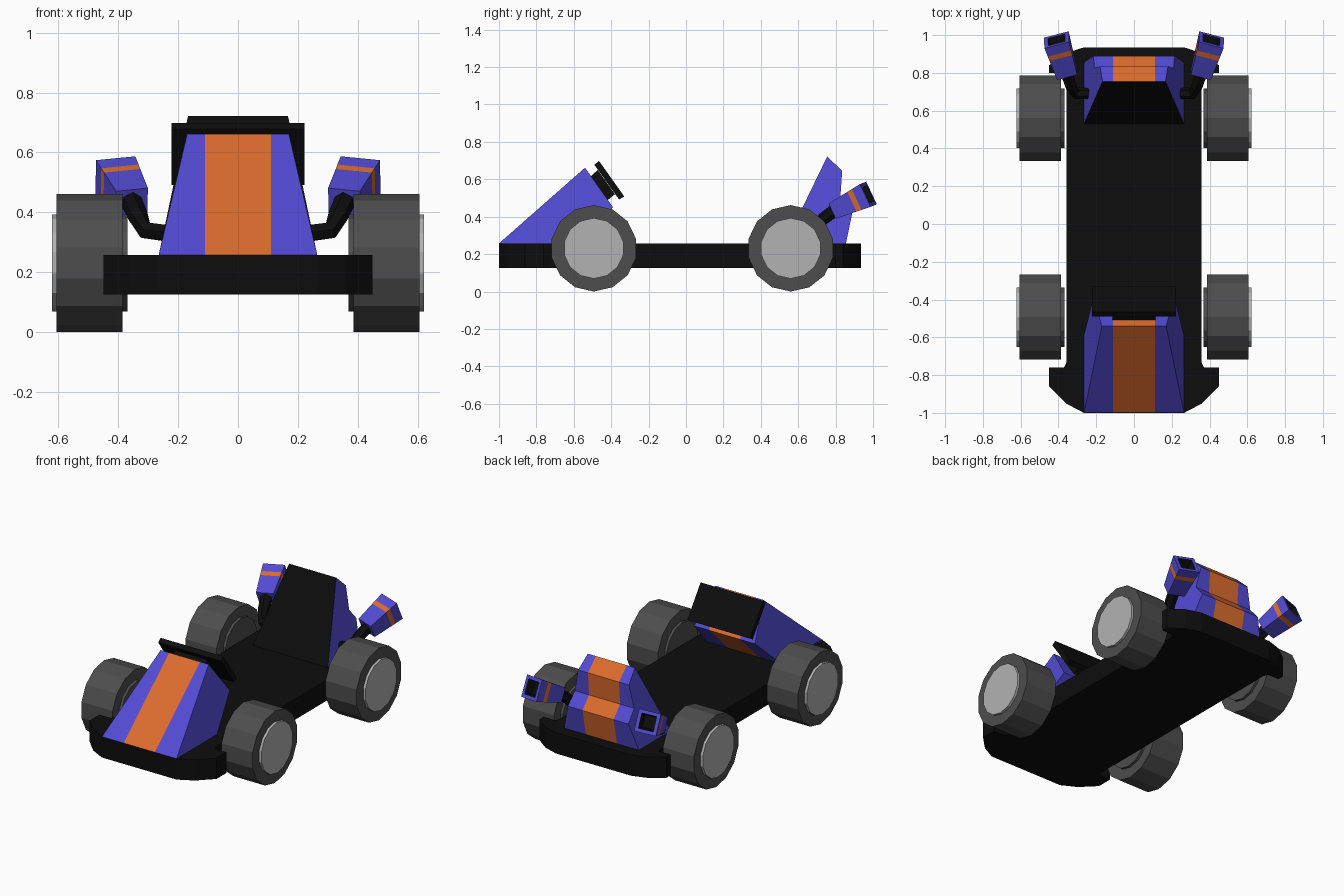
import bpy, bmesh, math
from mathutils import Vector, Matrix

if "Cube" in bpy.data.objects:
    bpy.data.objects.remove(bpy.data.objects["Cube"])

COLORS = {
    "blue": (0.085, 0.07, 0.65, 1), "orange": (0.72, 0.15, 0.027, 1),
    "black": (0.004, 0.004, 0.004, 1), "tyre_grey": (0.075, 0.075, 0.075, 1),
    "rim_grey": (0.45, 0.45, 0.45, 1),
}
MATS = {}
for key, col in COLORS.items():
    MATS[key] = bpy.data.materials.new(key)
    MATS[key].diffuse_color = col


def finish(name, bm, mats):
    bmesh.ops.recalc_face_normals(bm, faces=bm.faces)
    me = bpy.data.meshes.new(name)
    bm.to_mesh(me)
    bm.free()
    for m in mats:
        me.materials.append(MATS[m])
    ob = bpy.data.objects.new(name, me)
    bpy.context.collection.objects.link(ob)
    return ob


def loft(name, rings, mats, idx=None):
    """Skin a list of vertex rings, idx gives the material of each span."""
    bm = bmesh.new()
    vs = [[bm.verts.new(p) for p in r] for r in rings]
    n = len(rings[0])
    idx = idx or [0] * (len(rings) - 1)
    for k in range(len(rings) - 1):
        for i in range(n):
            j = (i + 1) % n
            f = bm.faces.new((vs[k][i], vs[k][j], vs[k + 1][j], vs[k + 1][i]))
            f.material_index = idx[k]
    bm.faces.new(vs[0][::-1]).material_index = idx[0]
    bm.faces.new(vs[-1]).material_index = idx[-1]
    return finish(name, bm, mats)


def striped_body(name, profile, stripe, black_span=None):
    """Side profile of (y, z, half width) with a centre stripe."""
    rings = [[(x, y, z) for y, z, _ in profile] for x in (-stripe, stripe)]
    rings.insert(0, [(-w, y, z) for y, z, w in profile])
    rings.append([(w, y, z) for y, z, w in profile])
    ob = loft(name, rings, ["blue", "orange", "black"], [0, 1, 0])
    if black_span is not None:
        for k in range(3):
            ob.data.polygons[k * len(profile) + black_span].material_index = 2
    return ob


def bar(name, profile, w):
    return loft(name, [[(x, y, z) for y, z in profile] for x in (-w, w)], ["black"])


# Chassis with front and rear bumpers
half = [(0.265, -1.0), (0.36, -0.95), (0.45, -0.86), (0.45, -0.76), (0.37, -0.76),
        (0.357, -0.73), (0.357, 0.77), (0.37, 0.80), (0.45, 0.80), (0.45, 0.84),
        (0.36, 0.905), (0.265, 0.935)]
outline = half + [(-x, y) for x, y in reversed(half)]
loft("chassis", [[(x, y, z) for x, y in outline] for z in (0.125, 0.258)], ["black"])

# Nose cowl
striped_body("nose_cowl", [(-1.0, 0.257, 0.265), (-0.54, 0.662, 0.17),
                           (-0.39, 0.45, 0.215), (-0.59, 0.257, 0.265)], 0.11)

# Rear body, its front face is the black seat back
striped_body("rear_body", [(0.53, 0.257, 0.265), (0.755, 0.722, 0.167),
                           (0.835, 0.645, 0.18), (0.825, 0.50, 0.21),
                           (0.89, 0.425, 0.215), (0.855, 0.257, 0.265)], 0.11, 0)

# Steering panel and its mount
bar("steering_panel", [(-0.465, 0.698), (-0.33, 0.508), (-0.358, 0.492), (-0.49, 0.678)], 0.222)
bar("steering_mount", [(-0.51, 0.615), (-0.472, 0.65), (-0.38, 0.52), (-0.42, 0.488)], 0.115)


# Wheels: tyre plus a rim disc outside and a hub inside
def disc(name, r, x0, x1, y, mat, n=14):
    ring = [(math.sin(2 * math.pi * i / n) * r + y, math.cos(2 * math.pi * i / n) * r + 0.231)
            for i in range(n)]
    loft(name, [[(x, a, b) for a, b in ring] for x in (x0, x1)], [mat])


for side, s in (("right", 1), ("left", -1)):
    for end, y in (("front", -0.493), ("rear", 0.56)):
        tag = end + "_" + side
        disc(tag + "_tyre", 0.231, s * 0.386, s * 0.606, y, "tyre_grey")
        disc(tag + "_rim", 0.162, s * 0.59, s * 0.622, y, "rim_grey")
        disc(tag + "_hub", 0.162, s * 0.369, s * 0.40, y, "tyre_grey")

    # Exhaust box: tapered, striped, with a hollow black outlet
    a, b = Vector((0.355, 0.795, 0.435)), Vector((0.41, 0.975, 0.52))
    d = (b - a).normalized()
    u = d.cross(Vector((0, 0, 1))).normalized()
    roll = Matrix.Rotation(math.radians(6), 3, d)
    u = roll @ u
    v = u.cross(d)
    rings = []
    for t, k in ((0, 1), (0.6, 1), (0.74, 1), (1, 1), (1, 0.68), (0.75, 0.6)):
        c = a.lerp(b, t)
        w, h = (0.055 + 0.013 * t) * k, (0.045 + 0.022 * t) * k
        ring = [c + u * w * i + v * h * j for i, j in ((-1, -1), (1, -1), (1, 1), (-1, 1))]
        rings.append([(p.x * s, p.y, p.z) for p in ring])
    loft("exhaust_box_" + side, rings, ["blue", "orange", "black"], [0, 1, 0, 0, 2])

    # Exhaust pipe from the body to the box
    path = [Vector((0.20, 0.69, 0.325)), Vector((0.31, 0.692, 0.34)),
            Vector((0.335, 0.735, 0.39)), Vector((0.36, 0.81, 0.445))]
    rings = []
    for i, p in enumerate(path):
        t = (path[min(i + 1, 3)] - path[max(i - 1, 0)]).normalized()
        e = t.cross(Vector((0.3, -0.7, 0.6))).normalized()
        g = e.cross(t)
        r = 0.03 + 0.002 * i
        ring = [p + (e * math.cos(q) + g * math.sin(q)) * r
                for q in [math.pi * k / 3 for k in range(6)]]
        rings.append([(q.x * s, q.y, q.z) for q in ring])
    loft("exhaust_pipe_" + side, rings, ["black"])

for m in bpy.data.materials:
    if m.users and not m.is_grease_pencil:
        m.use_nodes = True
        m.node_tree.nodes["Principled BSDF"].inputs["Base Color"].default_value = m.diffuse_color
